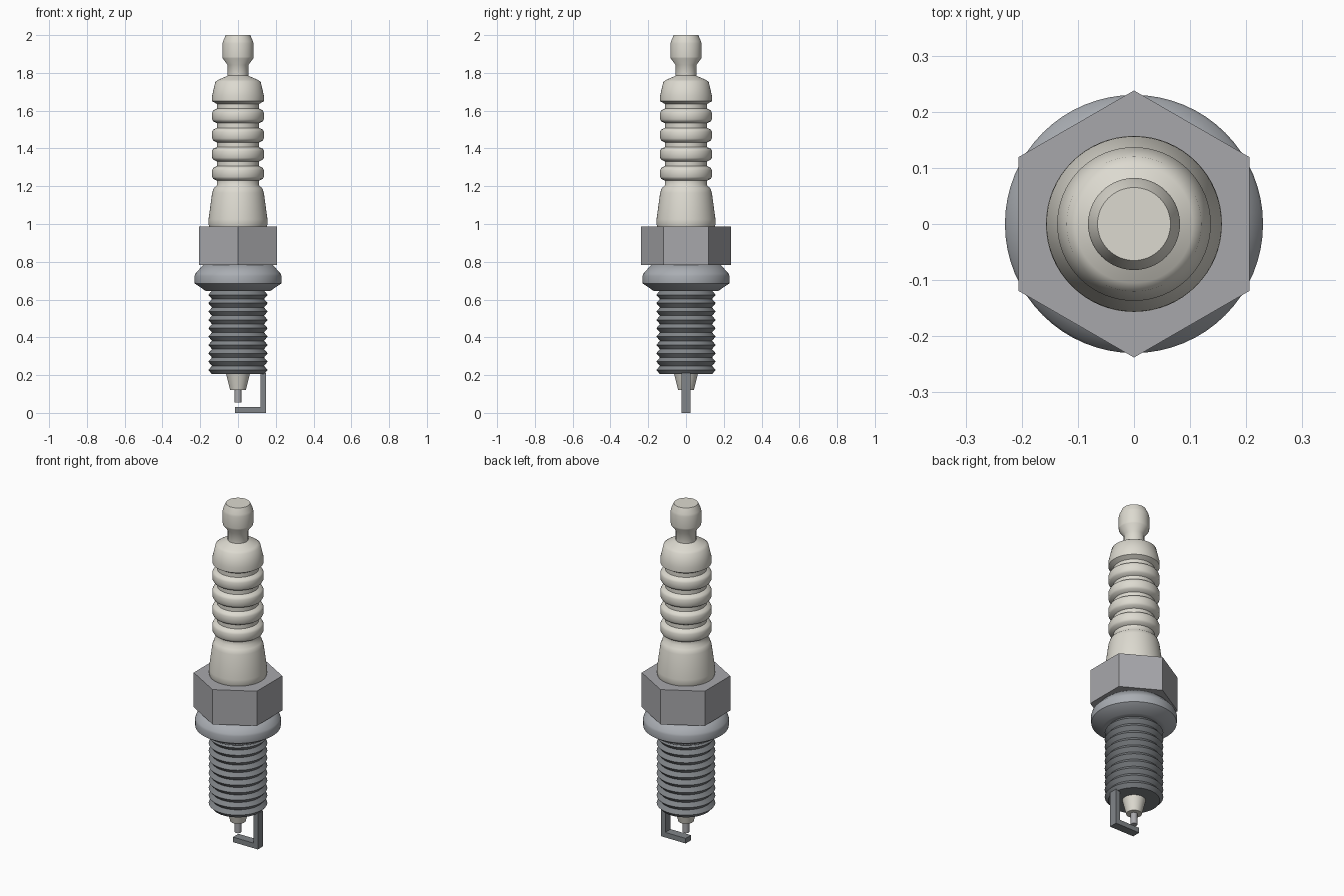
import bpy, bmesh, math

if "Cube" in bpy.data.objects:
    bpy.data.objects.remove(bpy.data.objects["Cube"])


def material(name, rgb):
    m = bpy.data.materials.new(name)
    m.diffuse_color = (*rgb, 1)
    m.use_nodes = True
    m.node_tree.nodes["Principled BSDF"].inputs["Base Color"].default_value = m.diffuse_color
    return m


CREAM = material("cream ceramic", (0.72, 0.70, 0.63))
STEEL = material("bright steel", (0.39, 0.39, 0.41))
COLLAR = material("seat steel", (0.40, 0.42, 0.45))
DARK = material("dark thread steel", (0.22, 0.235, 0.25))


def finish(bm, name, mat, angle=None):
    bmesh.ops.recalc_face_normals(bm, faces=bm.faces)
    me = bpy.data.meshes.new(name)
    bm.to_mesh(me)
    bm.free()
    me.materials.append(mat)
    ob = bpy.data.objects.new(name, me)
    bpy.context.collection.objects.link(ob)
    if angle:
        bpy.ops.object.select_all(action='DESELECT')
        ob.select_set(True)
        bpy.context.view_layer.objects.active = ob
        bpy.ops.object.shade_smooth_by_angle(angle=math.radians(angle))
    return ob


def lathe(name, profile, mat, sides=64, angle=50, turn=0.0):
    """Revolve (radius, z) points about z and cap both ends."""
    bm = bmesh.new()
    rings = []
    for r, z in profile:
        rings.append([bm.verts.new((r * math.cos(turn + math.tau * i / sides),
                                    r * math.sin(turn + math.tau * i / sides), z))
                      for i in range(sides)])
    for a, b in zip(rings, rings[1:]):
        for i in range(sides):
            j = (i + 1) % sides
            bm.faces.new((a[i], a[j], b[j], b[i]))
    bm.faces.new(rings[0])
    bm.faces.new(rings[-1])
    return finish(bm, name, mat, angle)


# Ribbed ceramic insulator with the terminal on top
profile = [(0.15, 0.98), (0.157, 1.0), (0.156, 1.025), (0.137, 1.165), (0.128, 1.19)]
for k in range(5):
    z = 1.217 + 0.1015 * k
    profile += [(0.111, z - 0.012), (0.111, z + 0.012)]
    if k < 4:
        profile += [(0.131, z + 0.022), (0.137, z + 0.033),
                    (0.137, z + 0.068), (0.131, z + 0.080)]
profile += [(0.137, 1.65), (0.137, 1.68), (0.12, 1.753), (0.105, 1.763), (0.055, 1.785),
            (0.055, 1.842), (0.081, 1.877), (0.082, 1.885), (0.082, 1.955),
            (0.079, 1.968), (0.065, 2.0)]
lathe("insulator", profile, CREAM)

# Hexagonal wrench nut, points along y
lathe("hex_nut", [(0.238, 0.782), (0.238, 0.987)], STEEL, sides=6,
      angle=None, turn=math.pi / 2)

# Seat collar
lathe("seat_collar", [(0.15, 0.645), (0.17, 0.645), (0.229, 0.685), (0.23, 0.695),
                      (0.23, 0.725), (0.226, 0.737), (0.185, 0.783)], COLLAR)

# Threaded shank made of ring-shaped teeth
teeth, bottom, top = 10, 0.205, 0.647
pitch = (top - bottom) / teeth
thread = []
for k in range(teeth):
    thread += [(0.138, bottom + pitch * k), (0.157, bottom + pitch * (k + 0.5))]
thread.append((0.138, top))
lathe("thread", thread, DARK, angle=40)

# Insulator nose and centre electrode
lathe("insulator_nose", [(0.042, 0.122), (0.064, 0.21)], CREAM, sides=48)
lathe("centre_electrode", [(0.018, 0.055), (0.018, 0.13)], STEEL, sides=32)

# L-shaped ground electrode, extruded along y
bm = bmesh.new()
outline = [(-0.015, 0), (0.147, 0), (0.147, 0.21), (0.118, 0.21), (0.118, 0.03), (-0.015, 0.03)]
face = bm.faces.new([bm.verts.new((x, -0.025, z)) for x, z in outline])
moved = bmesh.ops.extrude_face_region(bm, geom=[face])["geom"]
bmesh.ops.translate(bm, vec=(0, 0.05, 0),
                    verts=[v for v in moved if isinstance(v, bmesh.types.BMVert)])
finish(bm, "ground_electrode", DARK)
